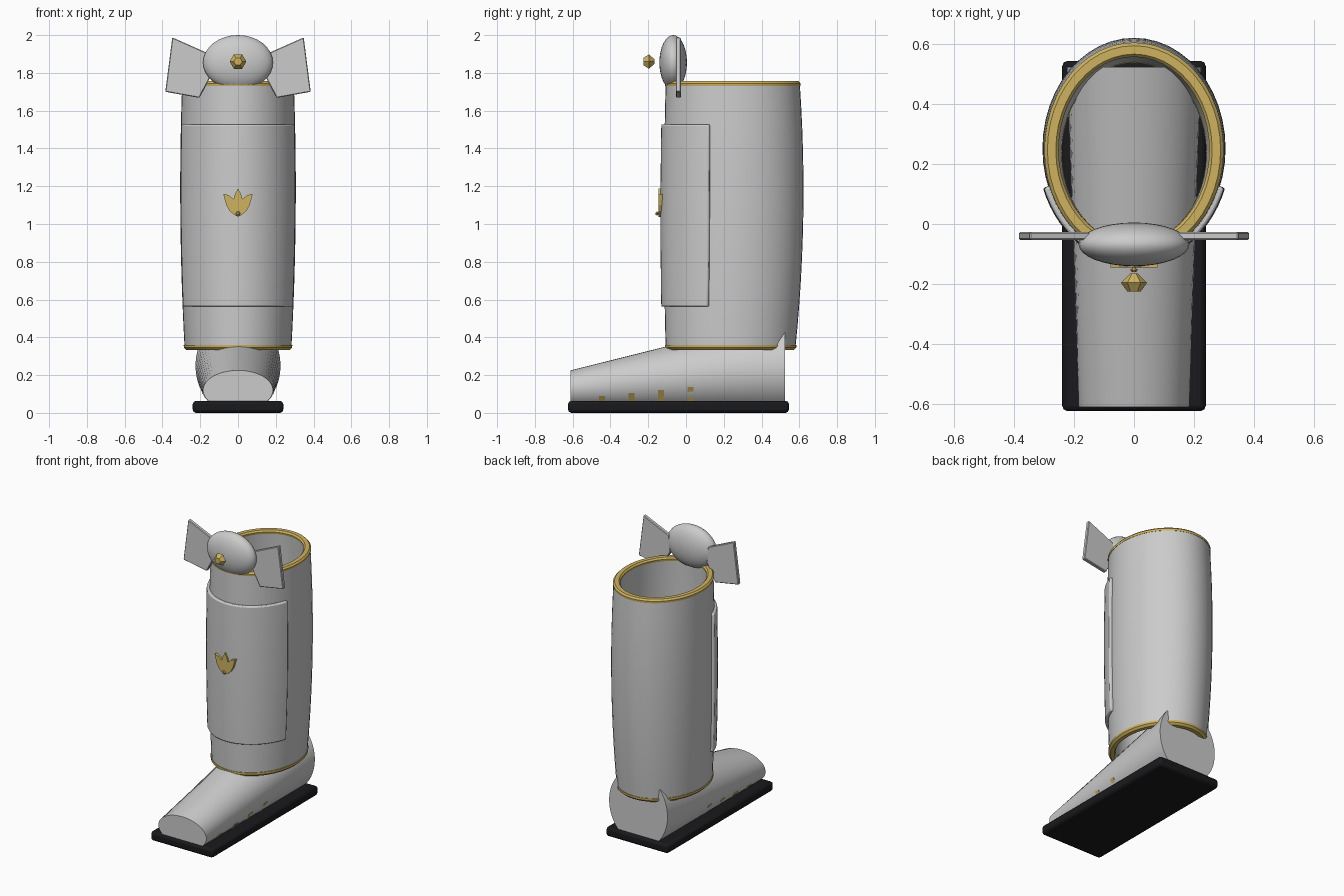
import bpy, bmesh, math
from math import sin, cos, pi, sqrt, radians

if "Cube" in bpy.data.objects:
    bpy.data.objects.remove(bpy.data.objects["Cube"])


def material(name, rgb):
    m = bpy.data.materials.new(name)
    m.diffuse_color = (*rgb, 1)
    m.use_nodes = True
    m.node_tree.nodes["Principled BSDF"].inputs["Base Color"].default_value = m.diffuse_color
    return m


GOLD = material("gold", (0.62, 0.45, 0.12))
BLACK = material("black", (0.01, 0.01, 0.012))


def finish(name, bm, mat=None, smooth=True, bevel=0, segments=1):
    bmesh.ops.recalc_face_normals(bm, faces=bm.faces)
    mesh = bpy.data.meshes.new(name)
    bm.to_mesh(mesh)
    bm.free()
    ob = bpy.data.objects.new(name, mesh)
    bpy.context.collection.objects.link(ob)
    if mat:
        mesh.materials.append(mat)
    if bevel:
        b = ob.modifiers.new("bevel", 'BEVEL')
        b.width, b.segments, b.limit_method = bevel, segments, 'ANGLE'
        b.angle_limit = radians(40)
    if smooth:
        bpy.ops.object.select_all(action='DESELECT')
        ob.select_set(True)
        bpy.context.view_layer.objects.active = ob
        bpy.ops.object.shade_smooth_by_angle(angle=radians(35))
    return ob


def loft(rings, wrap=False, caps=False, closed=True):
    """Skin a list of equal-length point rings."""
    bm = bmesh.new()
    vs = [[bm.verts.new(p) for p in r] for r in rings]
    n = len(vs[0])
    for k in range(len(vs) if wrap else len(vs) - 1):
        a, b = vs[k], vs[(k + 1) % len(vs)]
        for i in range(n if closed else n - 1):
            j = (i + 1) % n
            bm.faces.new((a[i], a[j], b[j], b[i]))
    if caps:
        bm.faces.new(vs[0])
        bm.faces.new(vs[-1])
    return bm


def prism(pts, y0, y1):
    """Extrude an x-z outline along y."""
    return loft([[(x, y, z) for x, z in pts] for y in (y0, y1)], caps=True)


# Leg shape: quadratic bulge through bottom, middle and top values
def bulge(z, lo, mid, hi):
    a, b, c = 0.35, 1.15, 1.735
    return (lo * (z - b) * (z - c) / ((a - b) * (a - c))
            + mid * (z - a) * (z - c) / ((b - a) * (b - c))
            + hi * (z - a) * (z - b) / ((c - a) * (c - b)))


def leg_ring(z, off, a0=0, a1=2 * pi, n=48, closed=True):
    back, front = bulge(z, .58, .622, .603), bulge(z, -.108, -.117, -.108)
    rx, ry, yc = bulge(z, .283, .306, .296), (back - front) / 2, (back + front) / 2
    steps = n if closed else n - 1
    return [((rx + off) * cos(a0 + (a1 - a0) * i / steps),
             yc + (ry + off) * sin(a0 + (a1 - a0) * i / steps), z) for i in range(n)]


# Hollow leg tube
levels = [0.35 + 1.385 * i / 12 for i in range(13)]
finish("leg_shell", loft([leg_ring(z, 0) for z in levels]
                         + [leg_ring(z, -.04) for z in reversed(levels)], wrap=True))

# Gold rims at the top and bottom of the leg
for name, prof in (
    ("top_rim", [(.002, 1.731), (.004, 1.745), (-.006, 1.756), (-.034, 1.756), (-.044, 1.745), (-.042, 1.731)]),
    ("bottom_rim", [(.004, .36), (.004, .345), (-.008, .332), (-.034, .332), (-.042, .345), (-.042, .36)])):
    finish(name, loft([leg_ring(z, o) for o, z in prof], wrap=True), GOLD)

# Raised shin plate wrapped around the front
zs = [0.562 + 0.966 * i / 8 for i in range(9)]
arc = dict(a0=radians(200), a1=radians(340), n=29, closed=False)
rows = []
for z in zs:
    outer, inner = leg_ring(z, .018, **arc), leg_ring(z, -.01, **arc)
    rows.append(outer + inner[::-1])
finish("shin_plate", loft(rows, caps=True), bevel=.008, segments=2)

# Sole
bm = bmesh.new()
bmesh.ops.create_cube(bm, size=1)
for v in bm.verts:
    v.co = (v.co.x * .48, v.co.y * 1.17 - .04, v.co.z * .064 + .032)
finish("sole", bm, BLACK, bevel=.018, segments=2)


# Foot: tapered elliptical body, flat underneath
def foot_section(y):
    t = (y + .612) / 1.137
    return .185 + .04 * t, .12 + .13 * t, .105 + .155 * t   # rx, centre z, rz


def foot_ring(y, n=48):
    rx, cz, rz = foot_section(y)
    low = math.asin((.055 - cz) / rz)
    return [(rx * cos(low + (pi - 2 * low) * i / (n - 1)), y,
             cz + rz * sin(low + (pi - 2 * low) * i / (n - 1))) for i in range(n)]


finish("foot", loft([foot_ring(y) for y in (-.612, .525)], caps=True))


# Gold strips on both sides of the foot
def foot_side(y, z):
    rx, cz, rz = foot_section(y)
    return rx * sqrt(1 - ((z - cz) / rz) ** 2)


for k, (y, top) in enumerate([(-.445, .09), (-.288, .104), (-.133, .12), (.023, .138)]):
    xb, xt = foot_side(y, .06) + .006, foot_side(y, top) + .006
    for s in (-1, 1):
        pts = [(s * (xb - .03), .058), (s * xb, .058), (s * xt, top), (s * (xt - .03), top)]
        finish(f"foot_strip_{k}_{'right' if s > 0 else 'left'}",
               prism(pts, y - .016, y + .016), GOLD, smooth=False)

# Knee cap
bm = bmesh.new()
bmesh.ops.create_uvsphere(bm, u_segments=32, v_segments=16, radius=1)
for v in bm.verts:
    v.co = (v.co.x * .185, v.co.y * .073 - .068, v.co.z * .145 + 1.855)
finish("knee_cap", bm)

# Knee wings
wing = [(.205, 1.668), (.385, 1.7), (.348, 1.988), (.15, 1.9), (.14, 1.79)]
for s, side in ((-1, "left"), (1, "right")):
    finish("knee_wing_" + side, prism([(s * x, z) for x, z in wing], -.053, -.027),
           smooth=False, bevel=.004)


# Faceted gems: floating at the knee and a small one on the ornament
def gem(name, y, z, r, depth):
    rings = [[(q * r * cos(i * pi / 3), y + d * depth, z + q * r * sin(i * pi / 3)) for i in range(6)]
             for d, q in ((-1, .5), (0, 1), (1, .3))]
    finish(name, loft(rings, caps=True), GOLD, smooth=False)


gem("knee_gem", -.196, 1.86, .044, .03)
gem("ornament_gem", -.153, 1.055, .013, .008)

# Three-petal shin ornament
half = [(.022, 1.05), (.045, 1.07), (.062, 1.1), (.078, 1.16), (.05, 1.153), (.03, 1.137),
        (.024, 1.13), (.016, 1.158)]
outline = [(0, 1.038)] + half + [(0, 1.188)] + [(-x, z) for x, z in reversed(half)]
finish("shin_ornament", prism(outline, -.146, -.12), GOLD, smooth=False)
